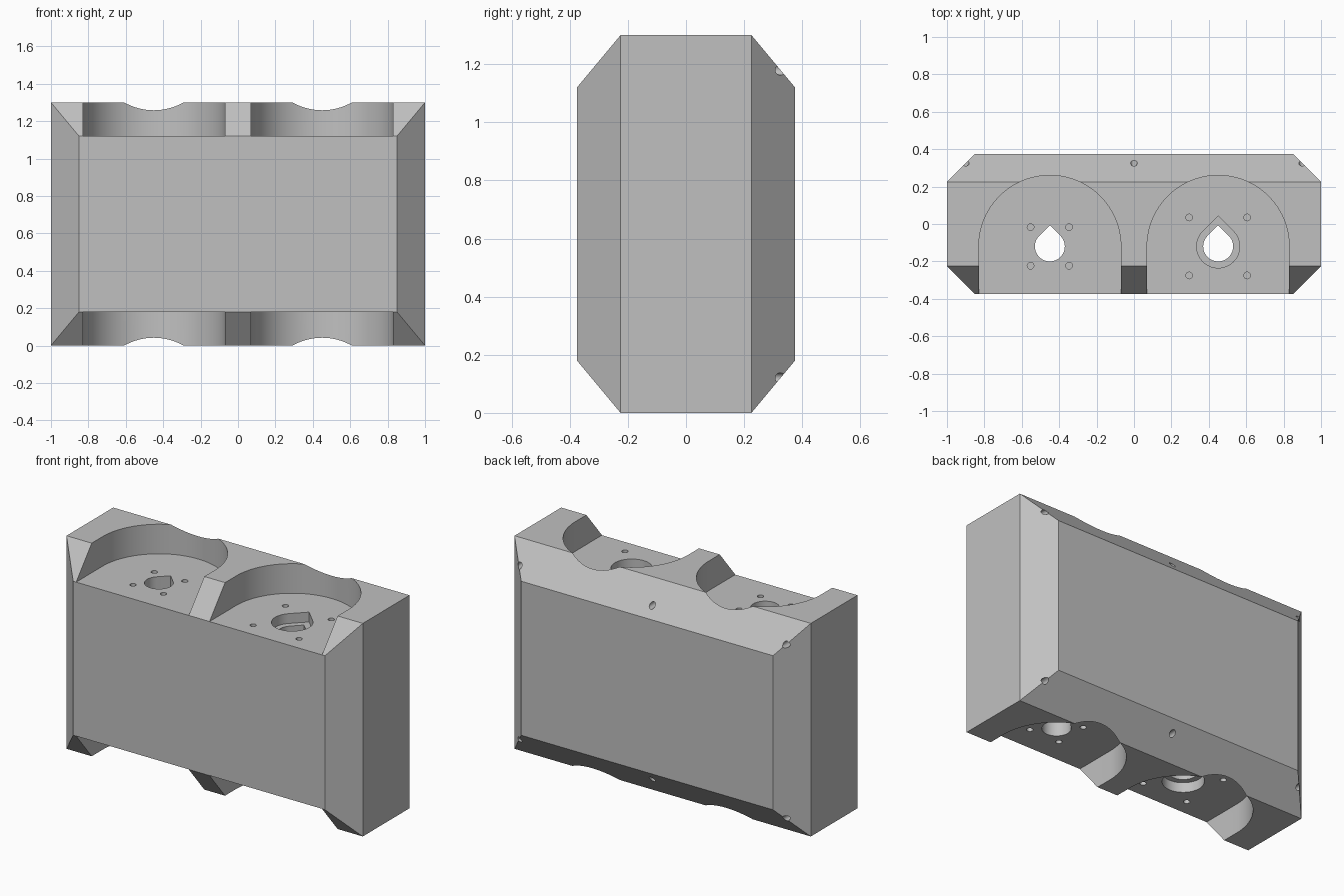
import bpy, bmesh, math
from mathutils import Vector

if "Cube" in bpy.data.objects:
    bpy.data.objects.remove(bpy.data.objects["Cube"])

W, D, H = 1.0, 0.375, 1.3      # half width, half depth, height
CH, CV = 0.15, 0.18            # chamfer across and in height
AX, AY = 0.45, -0.12           # pocket axis
FLOOR = 0.1805                 # pocket depth


def add_mesh(name, bm):
    bmesh.ops.recalc_face_normals(bm, faces=bm.faces)
    me = bpy.data.meshes.new(name)
    bm.to_mesh(me)
    bm.free()
    ob = bpy.data.objects.new(name, me)
    bpy.context.scene.collection.objects.link(ob)
    return ob


def arc(r, start, end, n):
    return [(r * math.cos(math.radians(start + (end - start) * i / n)),
             r * math.sin(math.radians(start + (end - start) * i / n)))
            for i in range(n + 1)]


def prism(name, profile, centre, z0, z1):
    """Upright prism from a 2D outline around a centre."""
    bm = bmesh.new()
    face = bm.faces.new([bm.verts.new((centre[0] + x, centre[1] + y, z0)) for x, y in profile])
    ext = bmesh.ops.extrude_face_region(bm, geom=[face])
    for v in ext["geom"]:
        if isinstance(v, bmesh.types.BMVert):
            v.co.z = z1
    return add_mesh(name, bm)


def teardrop(r):
    return arc(r, 135, 405, 36) + [(0, r * math.sqrt(2))]


# Chamfered block
bm = bmesh.new()
for sx in (-1, 1):
    for sy in (-1, 1):
        for top in (0, 1):
            bm.verts.new((sx * W, sy * (D - CH), H * top))
            bm.verts.new((sx * (W - CH), sy * D, H - CV if top else CV))
bmesh.ops.convex_hull(bm, input=bm.verts)
bmesh.ops.dissolve_limit(bm, angle_limit=0.01, verts=bm.verts, edges=bm.edges)
body = add_mesh("housing_block", bm)

cutters = []
pocket = arc(0.38, 0, 180, 48) + [(-0.38, -0.5), (0.38, -0.5)]
circle = arc(0.018, 0, 360, 16)[:-1]

for side in (-1, 1):
    axis = (side * AX, AY)
    # Rounded pockets open to the front, above and below
    for top in (False, True):
        z0, z1 = (H - FLOOR, H + 0.1) if top else (-0.1, FLOOR)
        cutters.append(prism("pocket_cutter", pocket, axis, z0, z1))
    # Shaft hole through the block
    cutters.append(prism("shaft_cutter", teardrop(0.08), axis, -0.2, H + 0.2))
    for top in (False, True):
        wide = top == (side > 0)
        # Wider shaft recess at one end
        if wide:
            z0, z1 = (H - FLOOR - 0.06, H) if top else (0, FLOOR + 0.06)
            cutters.append(prism("recess_cutter", teardrop(0.115), axis, z0, z1))
        # Four screw holes around the shaft
        s = 0.155 if wide else 0.103
        z0, z1 = (H - FLOOR - 0.15, H - 0.05) if top else (0.05, FLOOR + 0.15)
        for dx in (-s, s):
            for dy in (-s, s):
                cutters.append(prism("screw_cutter", circle, (axis[0] + dx, axis[1] + dy), z0, z1))

# Screw holes drilled into the back chamfers
for x in (-0.9, 0, 0.9):
    for z in (0.12, H - 0.12):
        c = prism("back_screw_cutter", circle, (0, 0), -0.15, 0.15)
        for v in c.data.vertices:
            v.co = Vector((x + v.co.x, 0.33 + v.co.z, z - v.co.y))
        cutters.append(c)

for c in cutters:
    c.hide_render = True
    m = body.modifiers.new("cut", "BOOLEAN")
    m.operation = "DIFFERENCE"
    m.solver = "EXACT"
    m.object = c

# Bake the cuts and drop the cutters
bpy.context.view_layer.update()
deps = bpy.context.evaluated_depsgraph_get()
mesh = bpy.data.meshes.new_from_object(body.evaluated_get(deps))
body.modifiers.clear()
body.data = mesh
for c in cutters:
    bpy.data.objects.remove(c)

# One grey material
grey = bpy.data.materials.new("plain_grey")
grey.use_nodes = True
colour = (0.53, 0.53, 0.53, 1)
grey.diffuse_color = colour
grey.node_tree.nodes["Principled BSDF"].inputs["Base Color"].default_value = colour
mesh.materials.clear()
mesh.materials.append(grey)
for p in mesh.polygons:
    p.material_index = 0

bpy.ops.object.select_all(action="DESELECT")
body.select_set(True)
bpy.context.view_layer.objects.active = body
bpy.ops.object.shade_smooth_by_angle(angle=math.radians(30))
